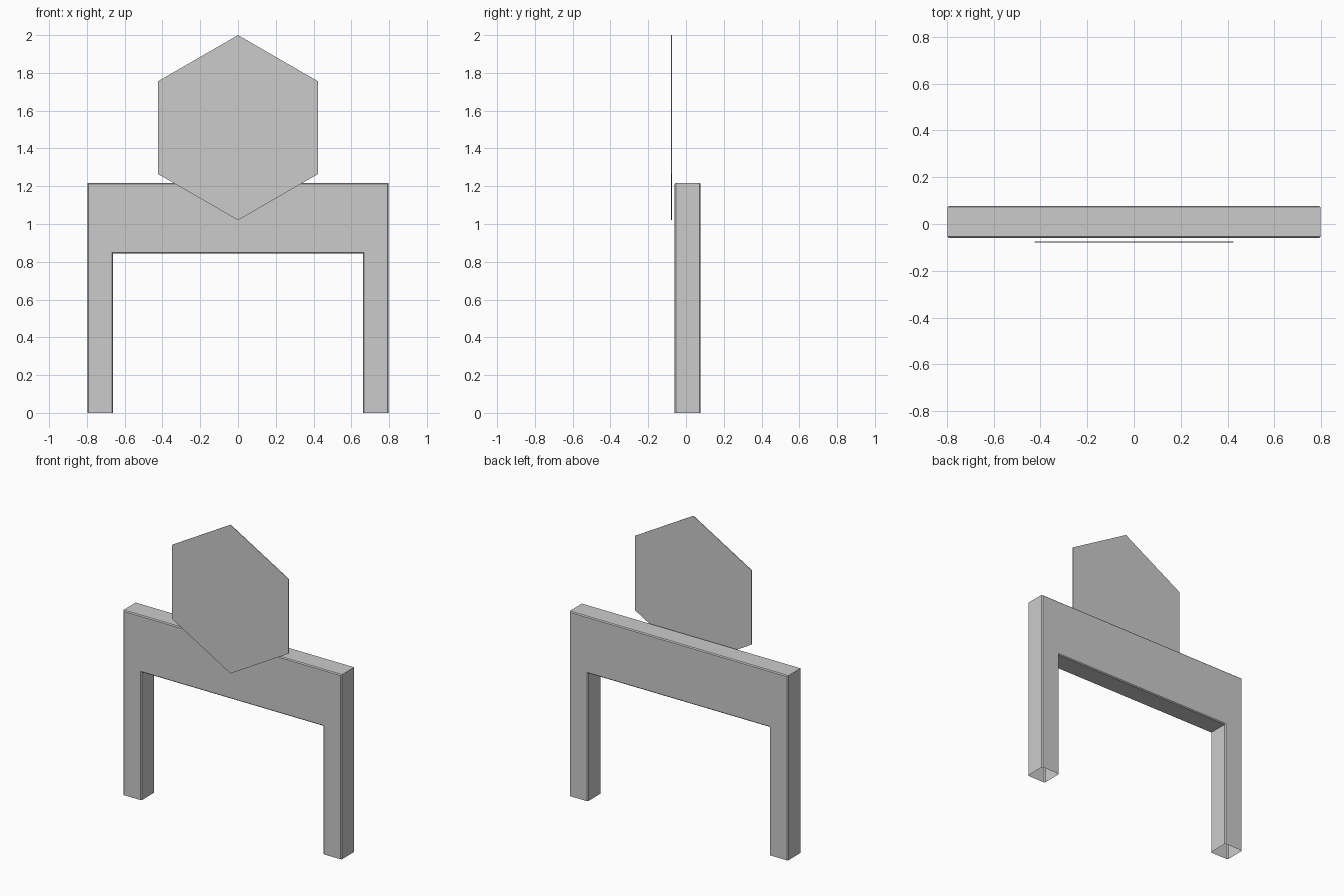
import bpy, bmesh, math

if "Cube" in bpy.data.objects:
    bpy.data.objects.remove(bpy.data.objects["Cube"])

W, LEG, TOP, UNDER = 0.797, 0.135, 1.217, 0.843
FRONT, BACK, HEX_Y = -0.06, 0.078, -0.077


def prism(name, profile, y0, y1, bevel=0.0, open_base=False):
    """Extrude an (x, z) outline from y0 to y1, optionally chamfering its rims."""
    bm = bmesh.new()
    face = bm.faces.new([bm.verts.new((x, y0, z)) for x, z in profile])
    ext = bmesh.ops.extrude_face_region(bm, geom=[face], use_keep_orig=True)
    moved = [g for g in ext["geom"] if isinstance(g, bmesh.types.BMVert)]
    bmesh.ops.translate(bm, verts=moved, vec=(0, y1 - y0, 0))
    bmesh.ops.recalc_face_normals(bm, faces=bm.faces)
    if bevel:
        rims = [e for e in bm.edges
                if abs(e.verts[0].co.y - e.verts[1].co.y) < 1e-5
                and max(v.co.z for v in e.verts) > 1e-5]
        bmesh.ops.bevel(bm, geom=rims, offset=bevel, segments=1,
                        profile=0.5, affect='EDGES')
    if open_base:
        base = [f for f in bm.faces if all(abs(v.co.z) < 1e-4 for v in f.verts)]
        bmesh.ops.delete(bm, geom=base, context='FACES_ONLY')
    mesh = bpy.data.meshes.new(name)
    bm.to_mesh(mesh)
    bm.free()
    obj = bpy.data.objects.new(name, mesh)
    bpy.context.collection.objects.link(obj)
    return obj


# Portal frame: two hollow-ended legs joined by a deep beam
half = [(W - LEG, UNDER), (W - LEG, 0), (W, 0), (W, TOP)]
outline = half + [(-x, z) for x, z in reversed(half)]
prism("portal_frame", outline, FRONT, BACK, bevel=0.006, open_base=True)

# Thin hexagonal plate in front of the beam
R, CZ = 0.49, 1.51
hexagon = [(R * math.sin(i * math.pi / 3), CZ + R * math.cos(i * math.pi / 3))
           for i in range(6)]
prism("hexagon_plate", hexagon, HEX_Y - 0.002, HEX_Y + 0.002)
